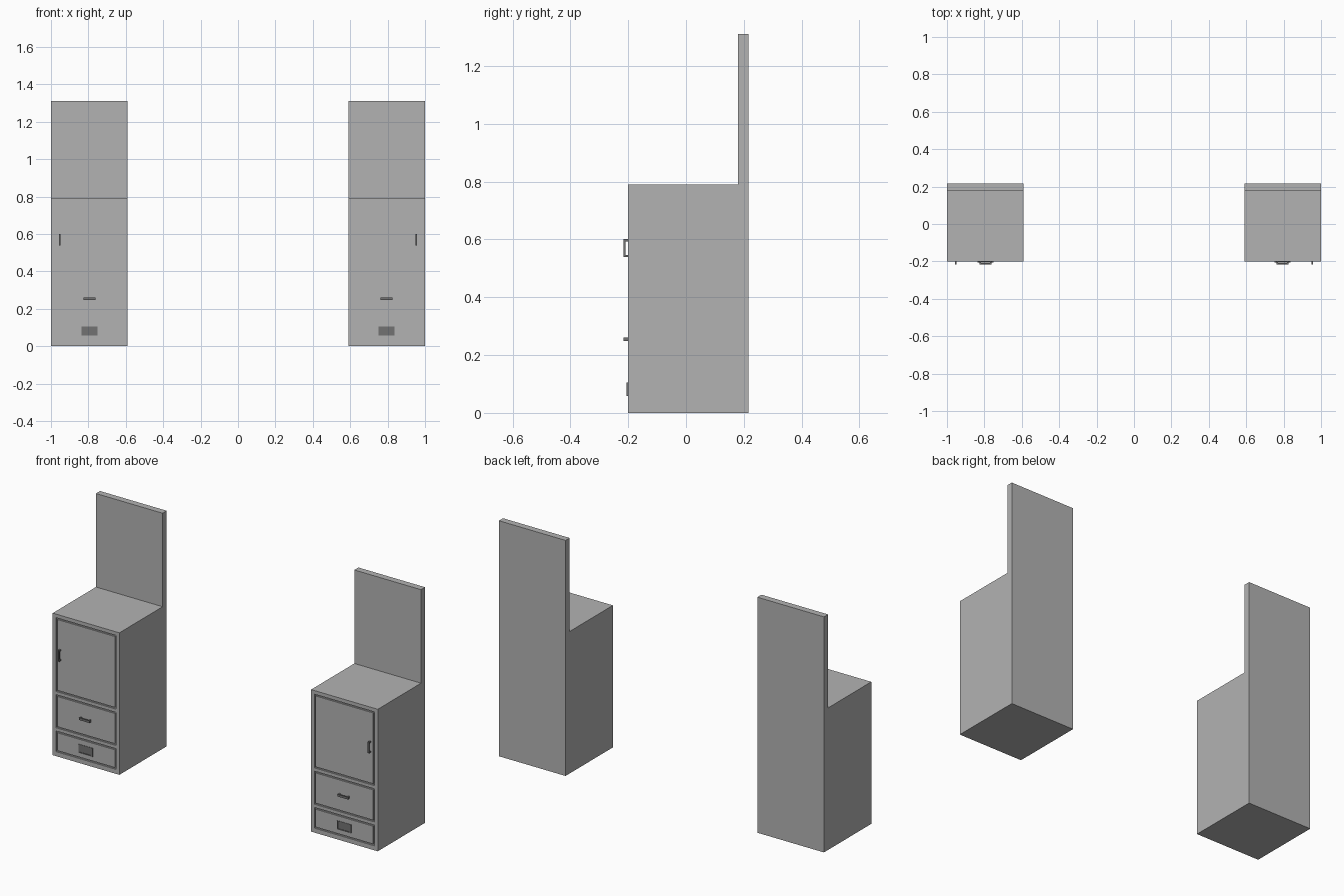
import bpy, bmesh

cube = bpy.data.objects.get("Cube")
if cube:
    bpy.data.objects.remove(cube, do_unlink=True)


def material(name, value):
    mat = bpy.data.materials.new(name)
    mat.use_nodes = True
    color = (value, value, value, 1)
    mat.diffuse_color = color
    mat.node_tree.nodes["Principled BSDF"].inputs["Base Color"].default_value = color
    return mat


PAINT = material("light grey paint", 0.45)
METAL = material("dark grey metal", 0.17)

FRONT, BACK, HALF = -0.2, 0.216, 0.205
TOP, PANEL_TOP, PANEL_Y = 0.79, 1.31, 0.18
GAP, DEPTH = 0.008, 0.008


def finish(name, bm, mat):
    bmesh.ops.recalc_face_normals(bm, faces=bm.faces)
    mesh = bpy.data.meshes.new(name)
    bm.to_mesh(mesh)
    bm.free()
    mesh.materials.append(mat)
    obj = bpy.data.objects.new(name, mesh)
    bpy.context.collection.objects.link(obj)
    return obj


def boxes(name, spans, mat):
    """One object made of boxes, each given as x, y and z ranges."""
    bm = bmesh.new()
    for span in spans:
        verts = bmesh.ops.create_cube(bm, size=1)["verts"]
        for v in verts:
            v.co = [(lo + hi) / 2 + c * (hi - lo) for c, (lo, hi) in zip(v.co, span)]
    return finish(name, bm, mat)


def carcass(name, cx):
    """Cabinet and tall back panel as one L-shaped profile pushed along x."""
    bm = bmesh.new()
    profile = [(FRONT, 0), (BACK, 0), (BACK, PANEL_TOP),
               (PANEL_Y, PANEL_TOP), (PANEL_Y, TOP), (FRONT, TOP)]
    face = bm.faces.new([bm.verts.new((cx - HALF, y, z)) for y, z in profile])
    grown = bmesh.ops.extrude_face_region(bm, geom=[face])["geom"]
    moved = [g for g in grown if isinstance(g, bmesh.types.BMVert)]
    bmesh.ops.translate(bm, verts=moved, vec=(2 * HALF, 0, 0))
    return finish(name, bm, PAINT)


def pull(name, x, z, half, upright):
    """Bar on two posts, upright or level."""
    thin = 0.004
    rows = [((-half, half), (-0.216, -0.209)),
            ((-half, -half + 0.008), (-0.21, FRONT)),
            ((half - 0.008, half), (-0.21, FRONT))]
    spans = []
    for (a, b), y in rows:
        if upright:
            spans.append(((x - thin, x + thin), y, (z + a, z + b)))
        else:
            spans.append(((x + a, x + b), y, (z - thin - 0.002, z + thin + 0.002)))
    boxes(name, spans, METAL)


FRONTS = {"door": (0.36, 0.77), "drawer": (0.158, 0.342), "bottom_drawer": (0.025, 0.14)}

for side, sign in (("right", -1), ("left", 1)):
    cx = sign * (1 - HALF)
    reach = HALF - 0.02

    # Cabinet with shallow pockets for the fronts
    body = carcass(side + "_cabinet", cx)
    pockets = boxes(side + "_pocket_cutter",
                    [((cx - reach, cx + reach), (FRONT - 0.05, FRONT + DEPTH), z)
                     for z in FRONTS.values()], PAINT)
    pockets.hide_render = True
    pockets.hide_viewport = True
    cut = body.modifiers.new("front pockets", "BOOLEAN")
    cut.operation = "DIFFERENCE"
    cut.solver = "EXACT"
    cut.object = pockets

    # Flush door and drawer fronts with a gap all round
    for name, (lo, hi) in FRONTS.items():
        boxes(side + "_" + name,
              [((cx - reach + GAP, cx + reach - GAP), (FRONT, FRONT + DEPTH),
                (lo + GAP, hi - GAP))], PAINT)

    # Handles
    pull(side + "_door_handle", sign * 0.953, 0.57, 0.031, True)
    pull(side + "_drawer_handle", cx, 0.254, 0.032, False)

    # Label holder: thin plate with a lip on three sides
    w, lo, hi, lip = 0.043, 0.058, 0.105, 0.005
    edge = (-0.205, FRONT)
    boxes(side + "_label_holder",
          [((cx - w, cx + w), (-0.202, FRONT), (lo, hi)),
           ((cx - w, cx - w + lip), edge, (lo, hi)),
           ((cx + w - lip, cx + w), edge, (lo, hi)),
           ((cx - w, cx + w), edge, (lo, lo + lip))], METAL)
